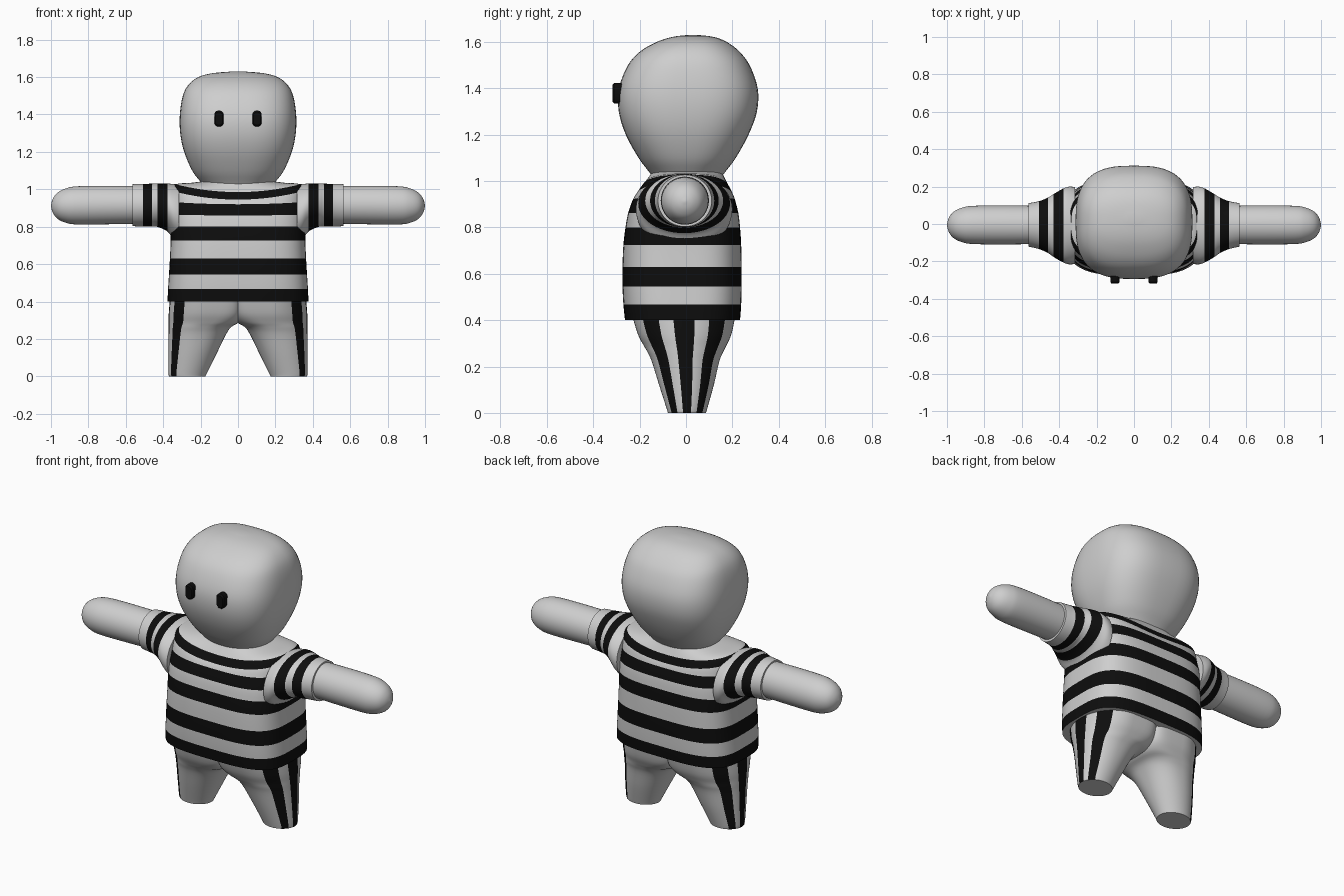
import bpy, bmesh, math

if "Cube" in bpy.data.objects:
    bpy.data.objects.remove(bpy.data.objects["Cube"])


def material(name, c):
    m = bpy.data.materials.new(name)
    m.diffuse_color = (c, c, c, 1)
    m.use_nodes = True
    m.node_tree.nodes["Principled BSDF"].inputs["Base Color"].default_value = m.diffuse_color
    return m


GREY = material("light grey", 0.62)
BLACK = material("stripe black", 0.004)


def spow(v, e):
    return math.copysign(abs(v) ** e, v)


def catmull(a, b, c, d, t):
    return 0.5 * (2 * b + (c - a) * t + (2 * a - 5 * b + 4 * c - d) * t * t
                  + (3 * b - a - 3 * c + d) * t ** 3)


def finish(name, bm, angle=40):
    bmesh.ops.recalc_face_normals(bm, faces=bm.faces)
    me = bpy.data.meshes.new(name)
    bm.to_mesh(me)
    bm.free()
    me.materials.append(GREY)
    me.materials.append(BLACK)
    ob = bpy.data.objects.new(name, me)
    bpy.context.collection.objects.link(ob)
    bpy.ops.object.select_all(action='DESELECT')
    ob.select_set(True)
    bpy.context.view_layer.objects.active = ob
    bpy.ops.object.shade_smooth_by_angle(angle=math.radians(angle))
    return ob


def loft(name, keys, point, is_black, n=60, sub=4):
    """Skin smoothly interpolated rings; point(key, angle) places a vertex."""
    rows = []
    last = len(keys) - 1
    for i in range(last):
        a, b, c, d = keys[max(i - 1, 0)], keys[i], keys[i + 1], keys[min(i + 2, last)]
        for s in range(sub):
            rows.append([catmull(*q, s / sub) for q in zip(a, b, c, d)])
    rows.append(keys[-1])
    bm = bmesh.new()
    rings = [[bm.verts.new(point(k, 2 * math.pi * j / n)) for j in range(n)] for k in rows]
    for r in range(len(rings) - 1):
        for j in range(n):
            k = (j + 1) % n
            f = bm.faces.new((rings[r][j], rings[r][k], rings[r + 1][k], rings[r + 1][j]))
            f.material_index = int(is_black(r // sub, (j + 0.5) * 360 / n))
    bm.faces.new(rings[0])
    bm.faces.new(rings[-1])
    return finish(name, bm)


def plain(band, angle):
    return False


# Head: z, half width, half depth, centre y, squareness
def head_point(k, t):
    z, rx, ry, cy, e = k
    return (rx * spow(math.cos(t), 2 / e), cy + ry * spow(math.sin(t), 2 / e), z)


loft("head", [
    (1.00, .165, .135, .005, 2.2), (1.04, .20, .165, .005, 2.3), (1.10, .245, .21, .005, 2.5),
    (1.20, .288, .265, .005, 2.7), (1.30, .309, .298, .008, 2.8), (1.40, .311, .299, .01, 2.8),
    (1.50, .295, .262, .012, 2.7), (1.56, .264, .212, .016, 2.6), (1.60, .212, .15, .025, 2.5),
    (1.621, .135, .09, .03, 2.3), (1.63, .03, .02, .03, 2)], head_point, plain)


# Shirt body: z, half width, half depth, centre y, squareness, rise towards the sides
def shirt_point(k, t):
    z, rx, ry, cy, e, rise = k
    c = spow(math.cos(t), 2 / e)
    return (rx * c, cy + ry * spow(math.sin(t), 2 / e), z + rise * c * c)


loft("shirt_body", [
    (.40, .377, .248, -.015, 3.4, 0), (.467, .374, .254, -.016, 3.4, 0),
    (.545, .369, .257, -.017, 3.4, 0), (.63, .364, .257, -.017, 3.4, 0),
    (.725, .360, .254, -.016, 3.4, 0), (.80, .360, .247, -.014, 3.4, 0),
    (.86, .358, .238, -.012, 3.4, .005), (.92, .352, .22, -.009, 3.3, .012),
    (.945, .348, .207, -.006, 3.2, .045), (.985, .335, .183, -.002, 3.0, .042),
    (1.025, .25, .158, .003, 2.4, .01), (1.042, .195, .15, .005, 2.2, 0)],
    shirt_point, lambda band, a: band in (0, 2, 4, 6, 8), n=80, sub=3)


for side, s in (("left", 1), ("right", -1)):
    # Tubes along x: x, half depth, half height, centre y, centre z
    def tube_point(k, t, s=s):
        x, ry, rz, cy, cz = k
        return (s * x, cy + ry * math.cos(t), cz + rz * math.sin(t))

    loft(side + "_sleeve", [
        (.315, .205, .160, -.008, .865), (.345, .208, .148, -.008, .880),
        (.378, .198, .128, -.008, .903), (.43, .168, .116, -.008, .915),
        (.46, .148, .115, -.007, .915), (.508, .128, .114, -.006, .915),
        (.565, .116, .112, -.005, .915)],
        tube_point, lambda band, a: band in (2, 4), n=48)

    loft(side + "_arm", [
        (.50, .102, .100, -.005, .917), (.70, .104, .103, -.005, .916),
        (.86, .102, .102, -.005, .914), (.92, .092, .092, -.005, .913),
        (.965, .070, .070, -.005, .912), (.99, .038, .038, -.005, .912),
        (1.0, .004, .004, -.005, .912)], tube_point, plain, n=40)

    # Trouser leg: z, outer x, inner x, half depth, centre y, inner squareness
    def leg_point(k, t, s=s):
        z, xo, xi, ry, cy, e = k
        cx, rx = (xo + xi) / 2, (xo - xi) / 2
        c, d = math.cos(t), math.sin(t)
        if c < 0:
            c, d = spow(c, 2 / e), spow(d, 2 / e)
        return (s * (cx + rx * c), cy + ry * d, z)

    loft(side + "_trouser_leg", [
        (0, .368, .175, .082, .004, 2), (.02, .372, .165, .088, .004, 2),
        (.12, .372, .115, .118, .002, 2.1), (.22, .371, .066, .145, -.002, 2.4),
        (.262, .371, .038, .163, -.003, 2.8), (.29, .371, -.005, .178, -.004, 3.5),
        (.34, .370, -.02, .202, -.006, 5), (.43, .362, -.02, .225, -.01, 6)],
        leg_point, lambda band, a: min(a, 360 - a) < 12 or 30 < min(a, 360 - a) < 54)

    # Eye: upright rounded pill
    bm = bmesh.new()
    outline = []
    for j in range(16):
        t = 2 * math.pi * (j + 0.5) / 16
        outline.append((s * .102 + .025 * math.cos(t),
                        1.378 + .024 * math.sin(t) + math.copysign(.02, math.sin(t))))
    rings = [[bm.verts.new((s * .102 + (x - s * .102) * f, y, 1.378 + (z - 1.378) * f))
              for x, z in outline] for y, f in ((-.27, 1), (-.31, 1), (-.318, .8))]
    for a, b in zip(rings, rings[1:]):
        for j in range(16):
            k = (j + 1) % 16
            bm.faces.new((a[j], a[k], b[k], b[j]))
    bm.faces.new(rings[0])
    bm.faces.new(rings[-1])
    for f in bm.faces:
        f.material_index = 1
    finish(side + "_eye", bm, 30)
